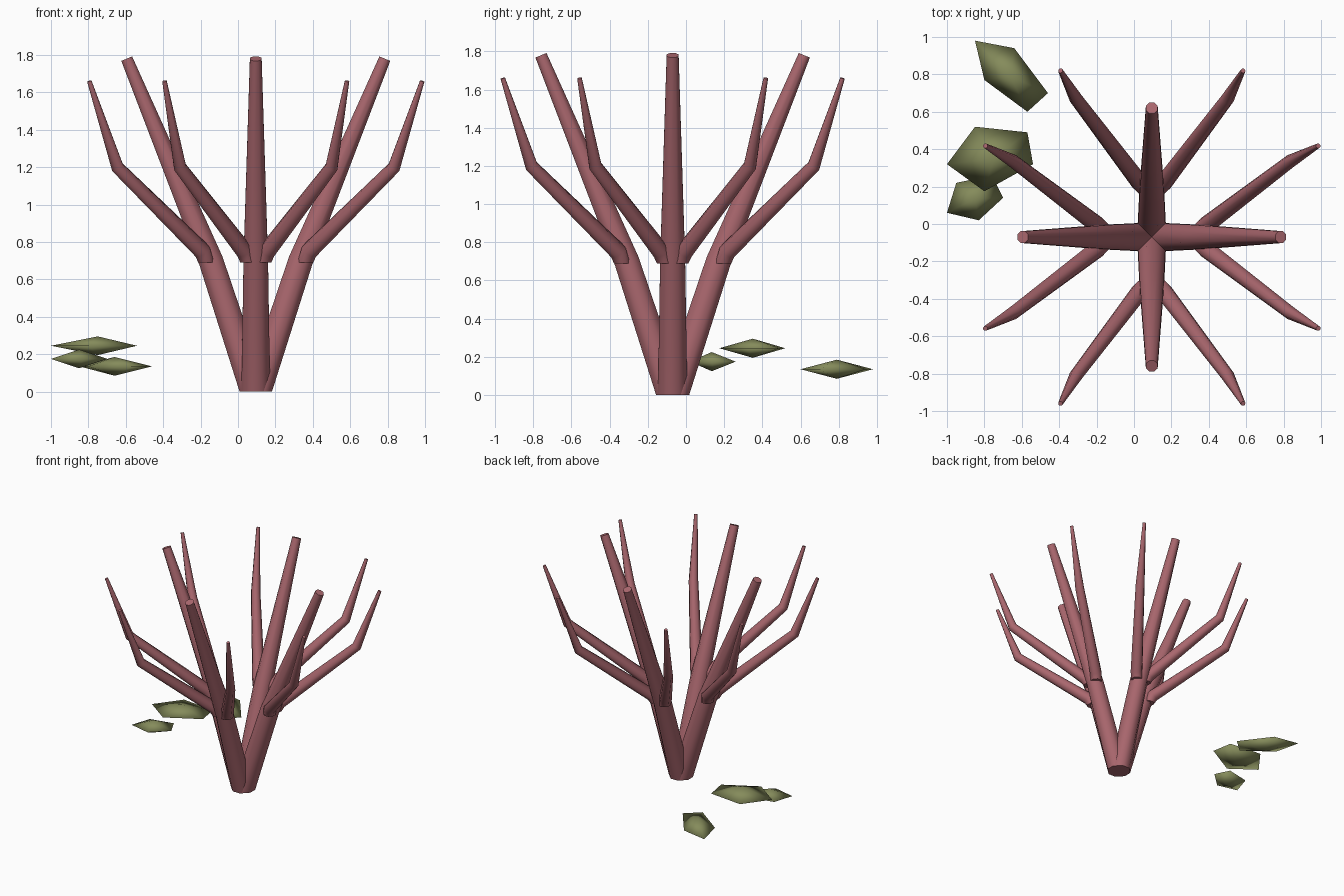
import bpy, bmesh, math
from mathutils import Vector, Matrix

cube = bpy.data.objects.get("Cube")
if cube:
    bpy.data.objects.remove(cube, do_unlink=True)

SIDES = 8
CENTRE = Vector((0.095, -0.07, 0))


def material(name, colour):
    mat = bpy.data.materials.new(name)
    mat.use_nodes = True
    mat.diffuse_color = colour
    mat.node_tree.nodes["Principled BSDF"].inputs["Base Color"].default_value = colour
    return mat


coral_red = material("coral red", (0.40, 0.135, 0.155, 1))
moss_green = material("moss green", (0.235, 0.26, 0.105, 1))


def finish(bm, name, mat, sharp_angle):
    bmesh.ops.recalc_face_normals(bm, faces=bm.faces[:])
    mesh = bpy.data.meshes.new(name)
    bm.to_mesh(mesh)
    bm.free()
    mesh.materials.append(mat)
    obj = bpy.data.objects.new(name, mesh)
    bpy.context.collection.objects.link(obj)
    bpy.ops.object.select_all(action='DESELECT')
    obj.select_set(True)
    bpy.context.view_layer.objects.active = obj
    bpy.ops.object.shade_smooth_by_angle(angle=math.radians(sharp_angle))


def branch(name, points, radii, turn):
    """Tapered tube along a path, with a level first ring and capped ends."""
    spin = Matrix.Rotation(turn, 3, 'Z')
    path = [spin @ Vector(p) + CENTRE for p in points]
    bm = bmesh.new()
    rings = []
    for i, (p, r) in enumerate(zip(path, radii)):
        ahead = (path[min(i + 1, len(path) - 1)] - p).normalized()
        behind = (p - path[max(i - 1, 0)]).normalized()
        normal = Vector((0, 0, 1)) if i == 0 else (ahead + behind).normalized()
        tilt = Vector((0, 0, 1)).rotation_difference(normal).to_matrix()
        ring = []
        for k in range(SIDES):
            a = math.tau * (k + 0.5) / SIDES + turn
            ring.append(bm.verts.new(p + tilt @ Vector((r * math.cos(a), r * math.sin(a), 0))))
        rings.append(ring)
    for low, high in zip(rings, rings[1:]):
        for k in range(SIDES):
            n = (k + 1) % SIDES
            bm.faces.new((low[k], low[n], high[n], high[k]))
    bm.faces.new(rings[0])
    bm.faces.new(rings[-1])
    finish(bm, name, coral_red, 50)


# Four main branches, each with a mirrored pair of forked twigs
for i, side in enumerate(("left", "back", "right", "front")):
    turn = i * math.pi / 2
    branch(side + "_main_branch",
           [(0.01, 0, 0), (0.24, 0, 0.7), (0.69, 0, 1.78)],
           [0.083, 0.071, 0.034], turn)
    for mirror, label in ((1, "a"), (-1, "b")):
        branch(f"{side}_twig_{label}",
               [(0.265, 0.04 * mirror, 0.69), (0.285, 0.06 * mirror, 0.75),
                (0.74, 0.405 * mirror, 1.2), (0.89, 0.488 * mirror, 1.66)],
               [0.046, 0.048, 0.036, 0.013], turn)


def floating_stone(name, outline, peak, mid, half):
    """Flat double pyramid over a five-sided outline."""
    bm = bmesh.new()
    rim = [bm.verts.new((x, y, mid)) for x, y in outline]
    for z in (mid + half, mid - half):
        tip = bm.verts.new((*peak, z))
        for k in range(len(rim)):
            bm.faces.new((rim[k], rim[(k + 1) % len(rim)], tip))
    finish(bm, name, moss_green, 180)


# Three flat stones beside the coral
floating_stone("back_stone",
               [(-0.85, 0.98), (-0.64, 0.94), (-0.46, 0.70), (-0.57, 0.60), (-0.80, 0.77)],
               (-0.66, 0.79), 0.135, 0.05)
floating_stone("middle_stone",
               [(-0.85, 0.52), (-0.57, 0.49), (-0.54, 0.32), (-0.80, 0.175), (-1.0, 0.32)],
               (-0.75, 0.35), 0.245, 0.05)
floating_stone("front_stone",
               [(-0.95, 0.22), (-0.76, 0.26), (-0.70, 0.14), (-0.83, 0.02), (-1.0, 0.06)],
               (-0.85, 0.135), 0.175, 0.05)
